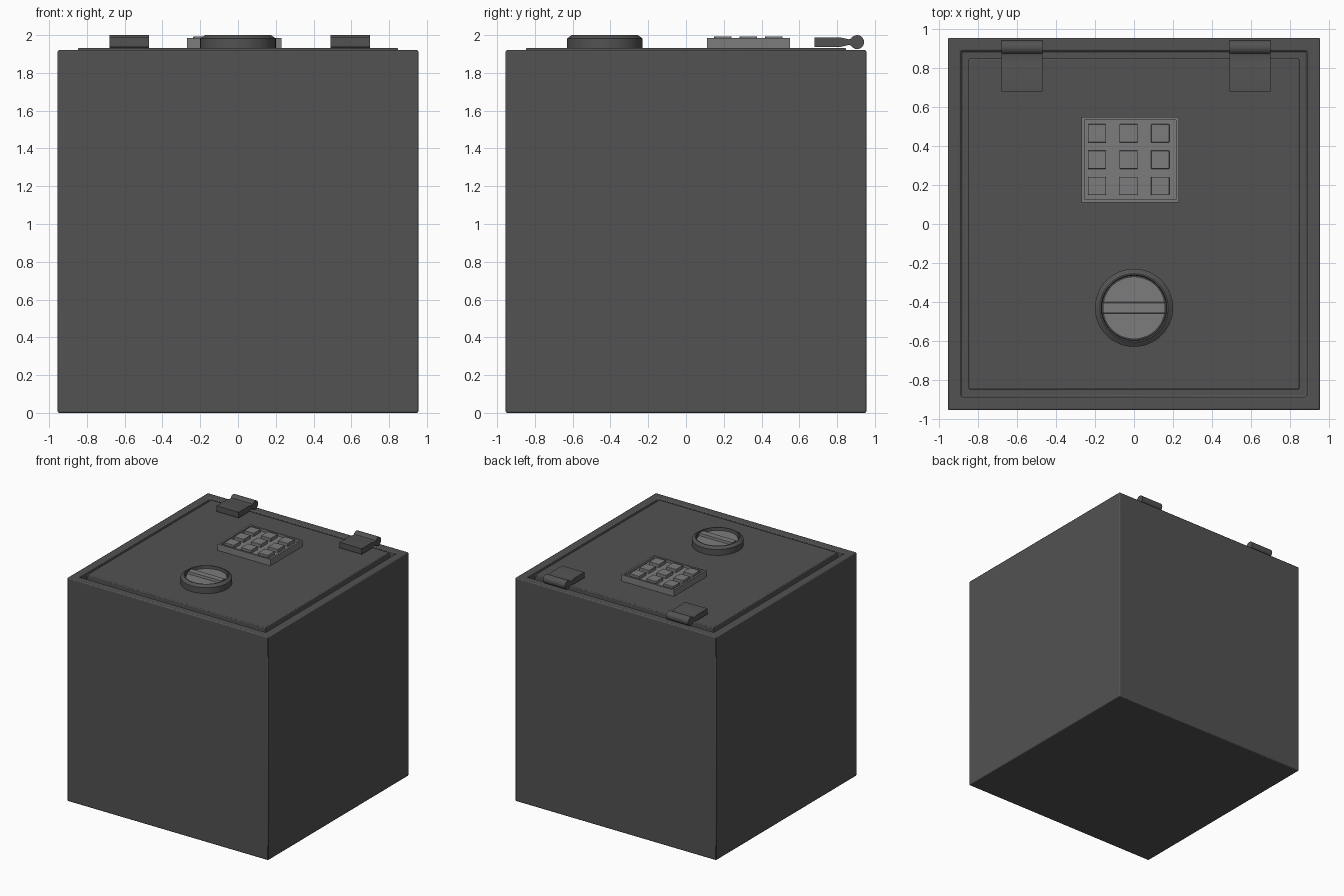
import bpy, bmesh, math

if "Cube" in bpy.data.objects:
    bpy.data.objects.remove(bpy.data.objects["Cube"])


def material(name, v):
    m = bpy.data.materials.new(name)
    m.diffuse_color = (v, v, v, 1)
    m.use_nodes = True
    m.node_tree.nodes["Principled BSDF"].inputs["Base Color"].default_value = m.diffuse_color
    return m


DARK = material("dark_steel", 0.085)
LIGHT = material("light_steel", 0.2)


def finish(bm, name, mat, bevel=0.0, angle=30):
    bmesh.ops.recalc_face_normals(bm, faces=bm.faces)
    me = bpy.data.meshes.new(name)
    bm.to_mesh(me)
    bm.free()
    ob = bpy.data.objects.new(name, me)
    bpy.context.collection.objects.link(ob)
    me.materials.append(mat)
    if bevel:
        b = ob.modifiers.new("bevel", "BEVEL")
        b.width, b.segments, b.limit_method = bevel, 2, "ANGLE"
    bpy.ops.object.select_all(action="DESELECT")
    ob.select_set(True)
    bpy.context.view_layer.objects.active = ob
    bpy.ops.object.shade_smooth_by_angle(angle=math.radians(angle))
    return ob


def box(name, x, y, z, mat, bevel=0.0, inset=0.0, depth=0.0):
    """Box from (min, max) ranges, optionally with a recess in its top."""
    bm = bmesh.new()
    bmesh.ops.create_cube(bm, size=1)
    for v in bm.verts:
        v.co = [r[0] if c < 0 else r[1] for c, r in zip(v.co, (x, y, z))]
    if inset:
        bm.normal_update()
        top = max(bm.faces, key=lambda f: f.calc_center_median().z)
        bmesh.ops.inset_region(bm, faces=[top], thickness=inset)
        res = bmesh.ops.extrude_face_region(bm, geom=[top])
        for v in [g for g in res["geom"] if isinstance(g, bmesh.types.BMVert)]:
            v.co.z -= depth
        bmesh.ops.delete(bm, geom=[top], context="FACES")
    return finish(bm, name, mat, bevel)


def lathe(name, profile, cx, cy, mat, steps=64):
    bm = bmesh.new()
    vs = [bm.verts.new((cx + r, cy, z)) for r, z in profile]
    es = [bm.edges.new(p) for p in zip(vs, vs[1:])]
    bmesh.ops.spin(bm, geom=vs + es, cent=(cx, cy, 0), axis=(0, 0, 1),
                   angle=math.tau, steps=steps)
    bmesh.ops.remove_doubles(bm, verts=bm.verts, dist=1e-5)
    return finish(bm, name, mat)


def prism_x(name, profile, x0, x1, mat):
    """Extrude a y-z outline along x."""
    bm = bmesh.new()
    f = bm.faces.new([bm.verts.new((x0, y, z)) for y, z in profile])
    res = bmesh.ops.extrude_face_region(bm, geom=[f])
    for v in [g for g in res["geom"] if isinstance(g, bmesh.types.BMVert)]:
        v.co.x = x1
    return finish(bm, name, mat)


# Body with a recess for the door
S = 0.955
box("safe_body", (-S, S), (-S, S), (0, 1.92), DARK, 0.008, inset=0.097, depth=0.12)
# Door panel, slightly proud of the frame
box("door", (-0.848, 0.848), (-0.848, 0.848), (1.80, 1.931), DARK, 0.006)

# Keypad tray and buttons
box("keypad", (-0.27, 0.23), (0.11, 0.55), (1.925, 1.986), LIGHT, 0, inset=0.022, depth=0.02)
for i in range(3):
    for j in range(3):
        x, y = -0.19 + 0.162 * i, 0.195 + 0.135 * j
        box(f"button_{i}_{j}", (x - 0.047, x + 0.047), (y - 0.047, y + 0.047),
            (1.96, 1.993), LIGHT, 0.003)

# Dial ring, face and grip bar
CY = -0.43
lathe("dial_ring", [(0.0, 1.925), (0.2, 1.925), (0.2, 1.982), (0.175, 2.0),
                    (0.168, 2.0), (0.165, 1.97), (0.0, 1.97)], 0, CY, DARK)
lathe("dial_face", [(0.0, 1.96), (0.16, 1.96), (0.16, 1.978), (0.0, 1.978)], 0, CY, LIGHT)
prism_x("dial_grip", [(CY - 0.03, 1.97), (CY - 0.026, 1.998), (CY + 0.026, 1.998),
                      (CY + 0.03, 1.97)], -0.158, 0.158, LIGHT)

# Hinges: a leaf that necks down into a rounded barrel
outline = [(0.82, 1.987), (0.68, 1.987), (0.68, 1.938), (0.82, 1.938), (0.862, 1.948)]
for k in range(25):
    a = math.radians(-150 + 300 * k / 24)
    outline.append((0.906 + 0.037 * math.cos(a), 1.963 + 0.037 * math.sin(a)))
outline.append((0.862, 1.978))
for side, x0 in (("left", -0.68), ("right", 0.49)):
    prism_x(f"hinge_{side}", outline, x0, x0 + 0.21, DARK)
